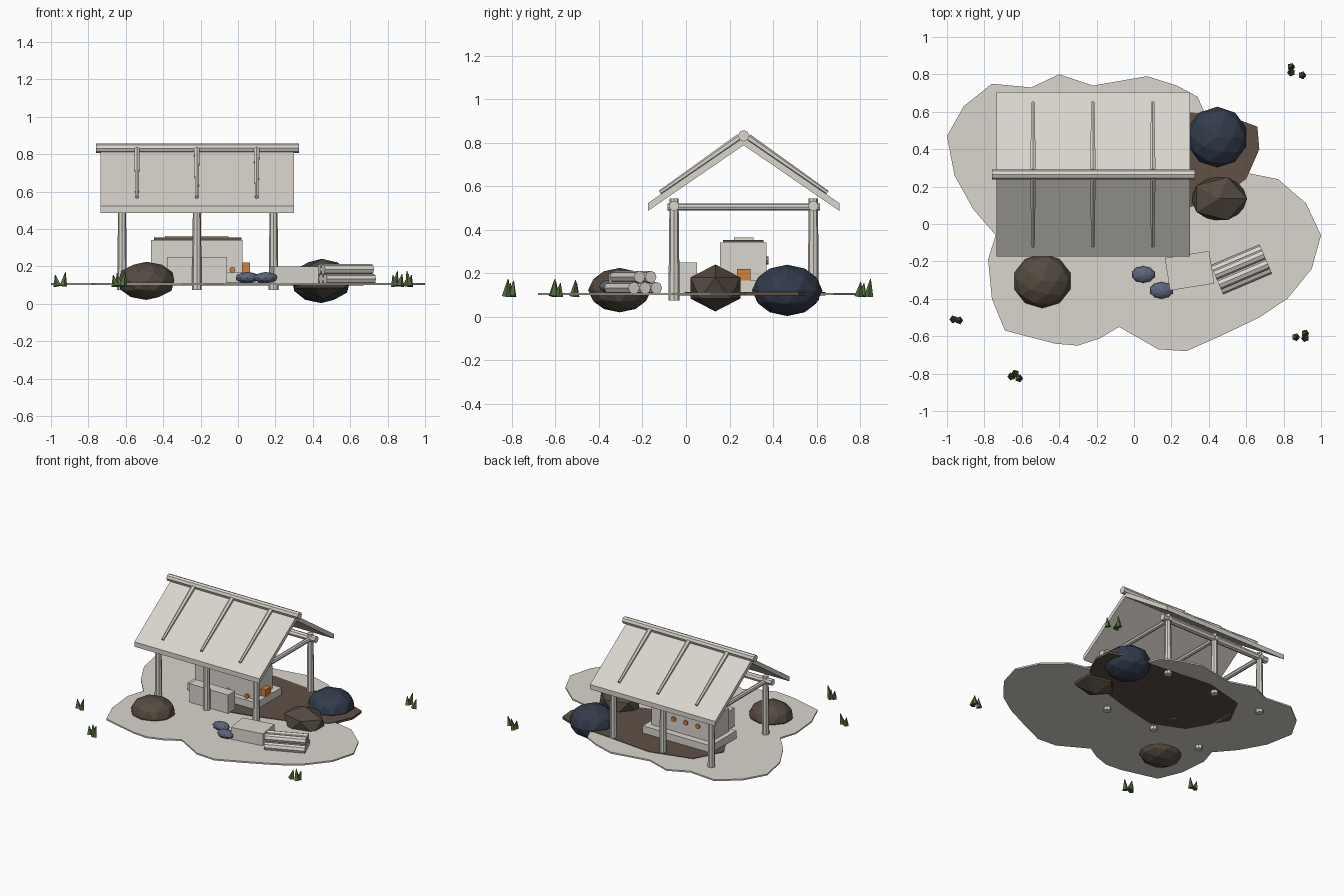
import bpy, bmesh, math
from mathutils import Vector, Matrix

cube = bpy.data.objects.get("Cube")
if cube:
    bpy.data.objects.remove(cube, do_unlink=True)


def material(name, r, g, b):
    m = bpy.data.materials.new(name)
    m.use_nodes = True
    m.diffuse_color = (r, g, b, 1)
    m.node_tree.nodes["Principled BSDF"].inputs["Base Color"].default_value = (r, g, b, 1)
    return m


PALE = material("pale_wood", .70, .665, .61)
DIRT = material("dirt_brown", .115, .082, .062)
ROCK = material("rock_brown", .09, .07, .052)
SLATE = material("slate_blue", .032, .045, .072)
STONE = material("stone_blue_grey", .11, .13, .20)
GREEN = material("grass_green", .085, .15, .045)
ORANGE = material("ember_orange", .65, .22, .04)


def finish(name, bm, mat):
    bmesh.ops.recalc_face_normals(bm, faces=bm.faces)
    mesh = bpy.data.meshes.new(name)
    bm.to_mesh(mesh)
    bm.free()
    mesh.materials.append(mat)
    obj = bpy.data.objects.new(name, mesh)
    bpy.context.collection.objects.link(obj)
    return obj


def box(name, low, high, mat):
    """Box between two opposite corners."""
    low, high = Vector(low), Vector(high)
    bm = bmesh.new()
    bmesh.ops.create_cube(bm, size=1, matrix=Matrix.Translation((low + high) / 2)
                          @ Matrix.Diagonal((high - low).to_4d()))
    return finish(name, bm, mat)


def pole(name, start, end, r1, mat=PALE, r2=None, sides=8):
    """Round bar from one point to another, optionally tapered."""
    start, end = Vector(start), Vector(end)
    axis = end - start
    turn = axis.to_track_quat('Z', 'Y').to_matrix().to_4x4()
    bm = bmesh.new()
    bmesh.ops.create_cone(bm, cap_ends=True, segments=sides, radius1=r1,
                          radius2=r1 if r2 is None else r2, depth=axis.length,
                          matrix=Matrix.Translation((start + end) / 2) @ turn)
    return finish(name, bm, mat)


def boulder(name, centre, radii, mat, detail=2, turn=0):
    bm = bmesh.new()
    bmesh.ops.create_icosphere(bm, subdivisions=detail, radius=1,
                               matrix=Matrix.Translation(centre) @ Matrix.Rotation(turn, 4, 'Z')
                               @ Matrix.Diagonal((*radii, 1)))
    return finish(name, bm, mat)


def slab(name, outline, low, high, mat):
    """Flat plate extruded from an outline."""
    bm = bmesh.new()
    face = bm.faces.new([bm.verts.new((x, y, low)) for x, y in outline])
    top = bmesh.ops.extrude_face_region(bm, geom=[face])["geom"]
    verts = [v for v in top if isinstance(v, bmesh.types.BMVert)]
    bmesh.ops.translate(bm, verts=verts, vec=(0, 0, high - low))
    return finish(name, bm, mat)


# Ground and trodden dirt patch
slab("ground", [
    (-1, .47), (-.91, .63), (-.76, .75), (-.55, .73), (-.4, .8), (-.22, .74), (.07, .79),
    (.23, .74), (.34, .68), (.38, .59), (.4, .42), (.47, .31), (.62, .27), (.77, .24),
    (.92, .11), (1, -.06), (.95, -.24), (.82, -.4), (.67, -.5), (.46, -.6), (.28, -.68),
    (.13, -.67), (-.08, -.55), (-.18, -.61), (-.3, -.65), (-.42, -.64), (-.69, -.57),
    (-.76, -.4), (-.78, -.19), (-.74, -.06), (-.86, .08), (-.96, .26)], .1, .111, PALE)
slab("dirt_patch", [
    (-.56, .35), (-.45, .56), (-.14, .64), (.26, .6), (.5, .58), (.66, .52), (.67, .4),
    (.6, .24), (.45, .13), (.3, .09), (.1, .03), (-.17, -.03), (-.4, .07)], .098, .115, DIRT)

# Posts, wall beams and cross beams
FRONT, BACK, MID = -.055, .585, .265
for x, label in ((-.62, "right"), (-.22, "middle"), (.19, "left")):
    for y, side in ((FRONT, "front"), (BACK, "back")):
        pole(f"{side}_{label}_post", (x, y, .075), (x, y, .545), .026, r2=.021)
    pole(f"{label}_cross_beam", (x, FRONT - .03, .505), (x, BACK + .03, .505), .017)
for y, side in ((FRONT, "front"), (BACK, "back")):
    pole(f"{side}_wall_beam", (-.68, y, .51), (.24, y, .51), .024)

# Roof slopes with tapered battens, and the ridge pole
APEX, EAVE, RUN = .825, .523, .44
for sign, side in ((-1, "front"), (1, "back")):
    bm = bmesh.new()
    profile = [(0, APEX), (RUN, EAVE), (RUN, EAVE - .036), (0, APEX - .036)]
    face = bm.faces.new([bm.verts.new((-.735, MID + sign * d, z)) for d, z in profile])
    moved = bmesh.ops.extrude_face_region(bm, geom=[face])["geom"]
    bmesh.ops.translate(bm, vec=(1.035, 0, 0),
                        verts=[v for v in moved if isinstance(v, bmesh.types.BMVert)])
    finish(f"{side}_roof_slope", bm, PALE)
    for i in range(3):
        x = -.54 + .32 * i
        pole(f"{side}_roof_batten_{i + 1}", (x, MID + sign * .02, APEX),
             (x, MID + sign * .385, .571), .017, r2=.01, sides=6)
pole("ridge_pole", (-.76, MID, .832), (.325, MID, .832), .026)

# Oven with ledge, cap and glowing vents
box("oven_ledge", (-.5, .12, .098), (.065, .42, .168), PALE)
box("oven_body", (-.465, .157, .16), (.025, .37, .342), PALE)
box("oven_band", (-.45, .17, .34), (.02, .355, .354), DIRT)
box("oven_cap", (-.39, .22, .352), (-.05, .31, .364), PALE)
box("ember_box", (.022, .235, .16), (.064, .297, .22), ORANGE)
for i in range(3):
    x = -.36 + .1 * i
    pole(f"back_vent_{i + 1}", (x, .365, .26), (x, .38, .26), .018, ORANGE)
for i, x in enumerate((-.19, -.03)):
    pole(f"front_vent_{i + 1}", (x, .14, .182), (x, .165, .182), .016, ORANGE)
box("work_table", (-.38, -.03, .11), (-.06, .05, .25), PALE)

# Boulders and small stones
boulder("right_boulder", (-.49, -.305, .123), (.157, .145, .102), ROCK)
boulder("back_boulder", (.445, .465, .122), (.162, .162, .118), SLATE)
boulder("left_boulder", (.455, .135, .133), (.168, .135, .108), ROCK, detail=1)
boulder("small_stone_1", (.05, -.27, .14), (.065, .045, .03), STONE)
boulder("small_stone_2", (.147, -.355, .14), (.065, .045, .03), STONE)

# Chopping block beside the log stack
block = box("chopping_block", (-.12, -.088, .1), (.12, .088, .2), PALE)
block.location = (.297, -.25, 0)
block.rotation_euler.z = math.radians(9)

# Stack of logs: three below, two above
angle = math.radians(23)
along = Vector((math.cos(angle), math.sin(angle), 0))
across = Vector((-along.y, along.x, 0))
count = 0
for z, offsets in ((.133, (-1, 0, 1)), (.184, (-.5, .5))):
    for k in offsets:
        count += 1
        mid = Vector((.574, -.243, z)) + across * k * .056
        pole(f"log_{count}", mid - along * .142, mid + along * .142, .028)

# Grass tufts made of leaning spikes
tufts = [(.84, .84, .08), (.84, .81, .06), (.9, .795, .065), (-.965, -.51, .06),
         (-.935, -.515, .075), (-.655, -.815, .06), (-.615, -.825, .08), (-.635, -.8, .07),
         (.865, -.605, .065), (.915, -.61, .08), (.915, -.585, .06)]
for i, (x, y, h) in enumerate(tufts):
    lean = .012 * (-1) ** i
    pole(f"grass_spike_{i + 1}", (x, y, .095), (x + lean, y + .008, .095 + h), .022,
         GREEN, r2=.002, sides=5)
